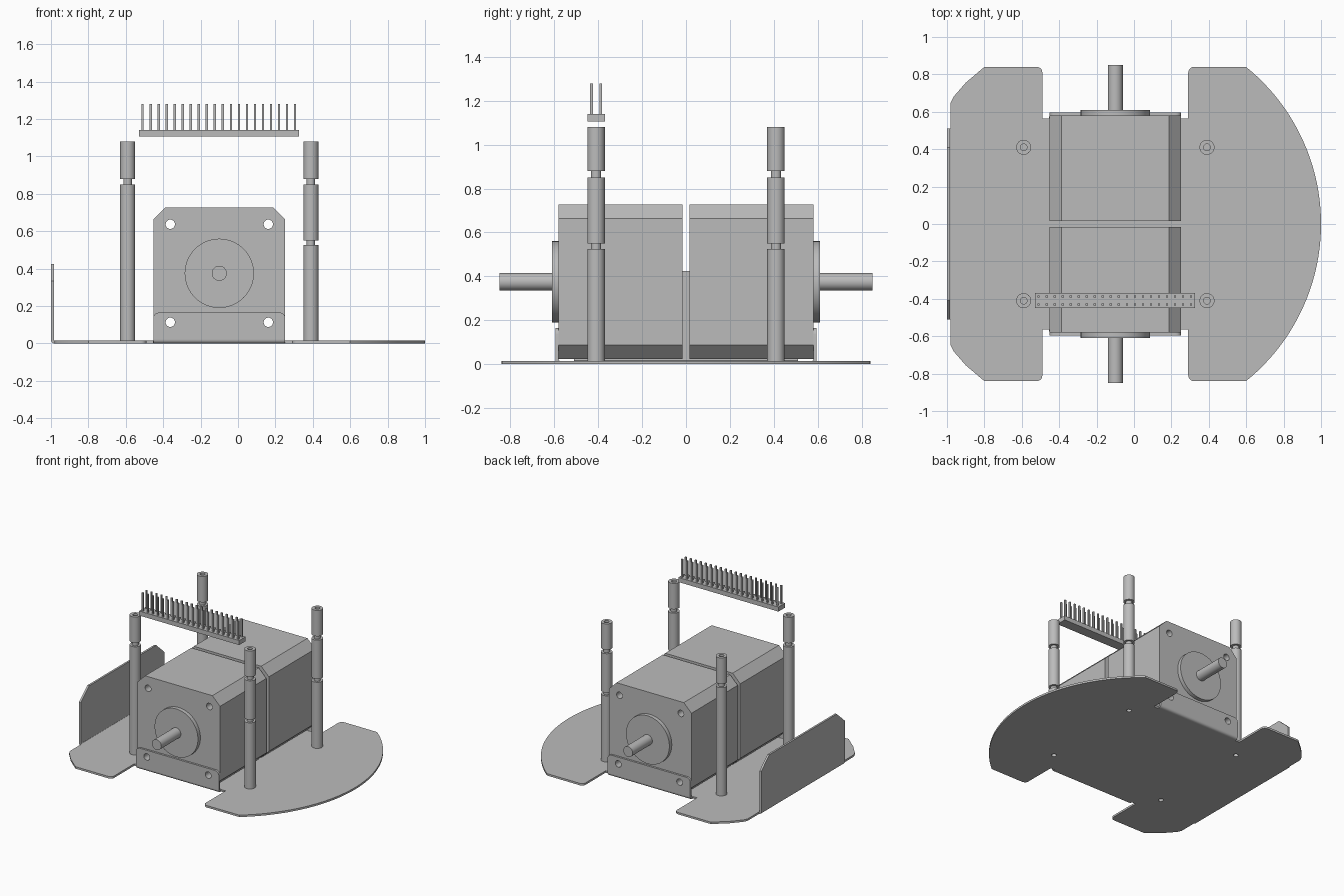
import bpy, bmesh, math
from mathutils import Matrix, Vector

cube = bpy.data.objects.get("Cube")
if cube:
    bpy.data.objects.remove(cube)

grey = bpy.data.materials.new("plain grey")
grey.use_nodes = True
colour = (0.5, 0.5, 0.5, 1)
grey.diffuse_color = colour
grey.node_tree.nodes["Principled BSDF"].inputs["Base Color"].default_value = colour

X, Y, Z = Vector((1, 0, 0)), Vector((0, 1, 0)), Vector((0, 0, 1))
T = 0.015        # sheet thickness
AX = -0.10       # motor axis
AZ = 0.375


def finish(name, bm):
    bmesh.ops.remove_doubles(bm, verts=bm.verts, dist=0.0002)
    bmesh.ops.recalc_face_normals(bm, faces=bm.faces)
    mesh = bpy.data.meshes.new(name)
    bm.to_mesh(mesh)
    bm.free()
    mesh.materials.append(grey)
    ob = bpy.data.objects.new(name, mesh)
    bpy.context.collection.objects.link(ob)
    bpy.ops.object.select_all(action='DESELECT')
    ob.select_set(True)
    bpy.context.view_layer.objects.active = ob
    bpy.ops.object.shade_smooth_by_angle(angle=math.radians(30))
    return ob


def arc(cx, cy, r, a0, a1, n):
    angles = [math.radians(a0 + (a1 - a0) * i / n) for i in range(n + 1)]
    return [(cx + r * math.cos(a), cy + r * math.sin(a)) for a in angles]


def circle(cx, cy, r, n=24):
    return arc(cx, cy, r, 0, 360, n)[:-1]


def sheet(name, loops, depth, origin, u, v):
    """Extrude an outline with holes, drawn on axes u and v, along u x v."""
    curve = bpy.data.curves.new(name, 'CURVE')
    curve.dimensions = '2D'
    curve.fill_mode = 'BOTH'
    curve.extrude = depth / 2
    for loop in loops:
        s = curve.splines.new('POLY')
        s.points.add(len(loop) - 1)
        for p, (a, b) in zip(s.points, loop):
            p.co = (a, b, 0, 1)
        s.use_cyclic_u = True
    temp = bpy.data.objects.new(name + " helper", curve)
    mesh = temp.to_mesh()
    bm = bmesh.new()
    bm.from_mesh(mesh)
    temp.to_mesh_clear()
    bpy.data.objects.remove(temp)
    w = u.cross(v)
    m = Matrix((u, v, w)).transposed().to_4x4()
    m.translation = Vector(origin) + w * depth / 2
    bm.transform(m)
    return finish(name, bm)


def lathe(name, profile, origin, axis=Z, n=32):
    """Spin (radius, height) points about an axis."""
    bm = bmesh.new()
    verts = [bm.verts.new((r, 0, h)) for r, h in profile]
    edges = [bm.edges.new(p) for p in zip(verts, verts[1:])]
    bmesh.ops.spin(bm, geom=verts + edges, cent=(0, 0, 0), axis=Z,
                   angle=math.tau, steps=n)
    m = Z.rotation_difference(axis).to_matrix().to_4x4()
    m.translation = origin
    bm.transform(m)
    return finish(name, bm)


def bend(edge, r=0.02):
    """Quarter-round cross-section joining a flat sheet to an upright one."""
    return arc(edge, r, r, -90, 0, 6) + arc(edge, r, r - T, 0, -90, 6)


# Base plate: rounded right wing, notched ends and clipped left wing
def upper_edge():
    pts = arc(-0.08, 0, 1.08, 0, 51, 28)
    pts += arc(0.32, 0.81, 0.03, 90, 180, 5)
    pts += [(0.29, 0.565), (0.25, 0.565), (0.25, 0.575),
            (-0.455, 0.575), (-0.455, 0.565), (-0.49, 0.565)]
    pts += arc(-0.52, 0.81, 0.03, 0, 90, 5)
    pts += [(-0.8, 0.84), (-0.9, 0.755), (-0.965, 0.68), (-0.98, 0.65)]
    return pts


top = upper_edge()
posts = [(x, y) for x in (-0.59, 0.39) for y in (-0.41, 0.41)]
outline = top + [(x, -y) for x, y in reversed(top[1:])]
sheet("base_plate", [outline] + [circle(x, y, 0.018, 16) for x, y in posts],
      T, (0, 0, 0), X, Y)

# Upright side wall with clipped upper corners
sheet("side_wall_bend", [[(-a, b) for a, b in bend(0.98)]],
      1.02, (0, 0.51, 0), X, Z)
sheet("side_wall", [[(-0.51, 0.02), (0.51, 0.02), (0.51, 0.335), (0.41, 0.425),
                     (-0.41, 0.425), (-0.51, 0.335)]], T, (-1, 0, 0), Y, Z)

# Motors and their mounting flanges, one at each end
h, c = 0.3525, 0.065
octagon = [(h, c - h), (h, h - c), (h - c, h), (c - h, h),
           (-h, h - c), (-h, c - h), (c - h, -h), (h - c, -h)]
bolts = [circle(x, z, 0.025) for x in (-0.262, 0.262) for z in (-0.262, 0.262)]
flange = ([(-h, 0.02), (h, 0.02)] + arc(h - 0.03, 0.135, 0.03, 0, 90, 5)
          + arc(0.03 - h, 0.135, 0.03, 90, 180, 5))
flange_holes = [circle(x, AZ - 0.262, 0.025) for x in (-0.262, 0.262)]
for side, s in (("front", -1), ("back", 1)):
    sheet(side + "_motor_body", [octagon] + bolts, 0.565,
          (AX, -0.015 if s < 0 else 0.58, AZ), X, Z)
    sheet(side + "_motor_flange", [flange] + flange_holes, T,
          (AX, -0.58 if s < 0 else 0.595, 0), X, Z)
    sheet(side + "_flange_bend", [[(s * a, b) for a, b in bend(0.575)]],
          2 * h, (AX - h, 0, 0), Y, Z)
    lathe(side + "_motor_boss", [(0, 0), (0.185, 0), (0.185, 0.03), (0, 0.03)],
          (AX, s * 0.58, AZ), Y * s, 64)
    lathe(side + "_motor_shaft", [(0, 0), (0.04, 0), (0.04, 0.24), (0, 0.24)],
          (AX, s * 0.61, AZ), Y * s)

# Stacked standoff posts with thin necks and a bored hole at each end
R, NECK, BORE = 0.04, 0.023, 0.018
for x, y in posts:
    joints = [(0.525, 0.55), (0.85, 0.88)] if x > 0 else [(0.85, 0.88)]
    prof = [(0, 0.12), (BORE, 0.12), (BORE, T), (R, T)]
    for a, b in joints:
        prof += [(R, a), (NECK, a), (NECK, b), (R, b)]
    prof += [(R, 1.08), (BORE, 1.08), (BORE, 0.96), (0, 0.96)]
    name = ("front" if y < 0 else "back") + ("_left" if x > 0 else "_right")
    lathe(name + "_standoff", prof, (x, y, 0))


# Two-row pin header
def box(bm, centre, size):
    m = Matrix.Translation(centre) @ Matrix.Diagonal((*size, 1))
    bmesh.ops.create_cube(bm, size=1, matrix=m)


bm = bmesh.new()
box(bm, (-0.1025, -0.41, 1.1225), (0.855, 0.08, 0.035))
finish("header_block", bm)
bm = bmesh.new()
for i in range(20):
    for y in (-0.431, -0.388):
        box(bm, (-0.51 + i * 0.0429, y, 1.21), (0.012, 0.012, 0.14))
finish("header_pins", bm)
